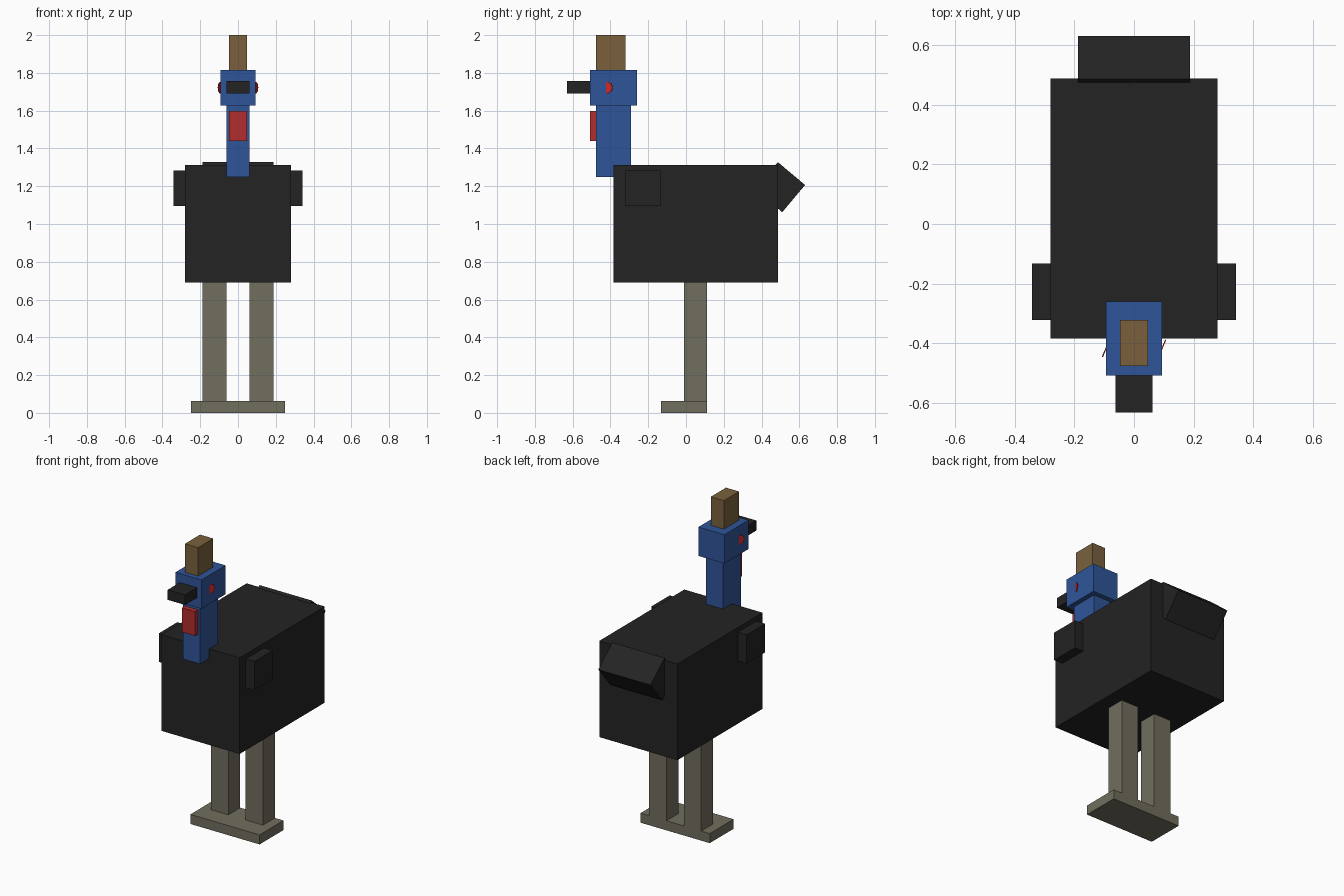
import bpy
from math import radians, pi
from mathutils import Vector

default = bpy.data.objects.get("Cube")
if default:
    bpy.data.objects.remove(default, do_unlink=True)


def material(name, r, g, b):
    mat = bpy.data.materials.new(name)
    mat.use_nodes = True
    mat.diffuse_color = (r, g, b, 1)
    bsdf = next(n for n in mat.node_tree.nodes if n.type == "BSDF_PRINCIPLED")
    bsdf.inputs["Base Color"].default_value = (r, g, b, 1)
    return mat


black = material("black feathers", 0.017, 0.017, 0.017)
blue = material("blue skin", 0.029, 0.091, 0.32)
red = material("red wattle", 0.45, 0.027, 0.027)
bright_red = material("bright red eye", 0.65, 0.02, 0.02)
brown = material("brown crest", 0.195, 0.118, 0.047)
grey = material("grey brown legs", 0.165, 0.153, 0.112)


def box(name, low, high, mat, tilt=0):
    """Box between two corners, tilted about its own x axis."""
    low, high = Vector(low), Vector(high)
    bpy.ops.mesh.primitive_cube_add(size=1, location=(low + high) / 2,
                                    rotation=(radians(tilt), 0, 0))
    obj = bpy.context.object
    obj.name = name
    obj.scale = high - low
    obj.data.materials.append(mat)
    return obj


# Body and tilted tail
box("body", (-0.28, -0.383, 0.69), (0.28, 0.488, 1.313), black)
box("tail", (-0.187, 0.404, 1.101), (0.187, 0.592, 1.289), black, tilt=50)

# Neck, head and their details
box("neck", (-0.062, -0.476, 1.25), (0.062, -0.291, 1.63), blue)
box("head", (-0.093, -0.507, 1.628), (0.093, -0.26, 1.815), blue)
box("beak", (-0.062, -0.631, 1.692), (0.062, -0.507, 1.757), black)
box("wattle", (-0.047, -0.507, 1.44), (0.047, -0.476, 1.597), red)
box("crest", (-0.047, -0.476, 1.815), (0.047, -0.321, 2.0), brown)

# Shared foot slab
box("feet", (-0.248, -0.133, 0), (0.248, 0.111, 0.062), grey)

# Paired parts
for side, label in ((1, "left"), (-1, "right")):
    def pair(part, x0, x1, y0, y1, z0, z1, mat):
        xs = sorted((side * x0, side * x1))
        box(f"{label}_{part}", (xs[0], y0, z0), (xs[1], y1, z1), mat)

    pair("wing", 0.28, 0.342, -0.321, -0.133, 1.096, 1.282, black)
    pair("leg", 0.062, 0.187, -0.01, 0.111, 0.062, 0.69, grey)

    # Octagonal eye plate
    bpy.ops.mesh.primitive_cylinder_add(
        vertices=8, radius=0.031, depth=0.004,
        location=(side * 0.094, -0.417, 1.722), rotation=(0, pi / 2, 0))
    eye = bpy.context.object
    eye.name = f"{label}_eye"
    eye.rotation_euler.x = pi / 8
    eye.data.materials.append(bright_red)
